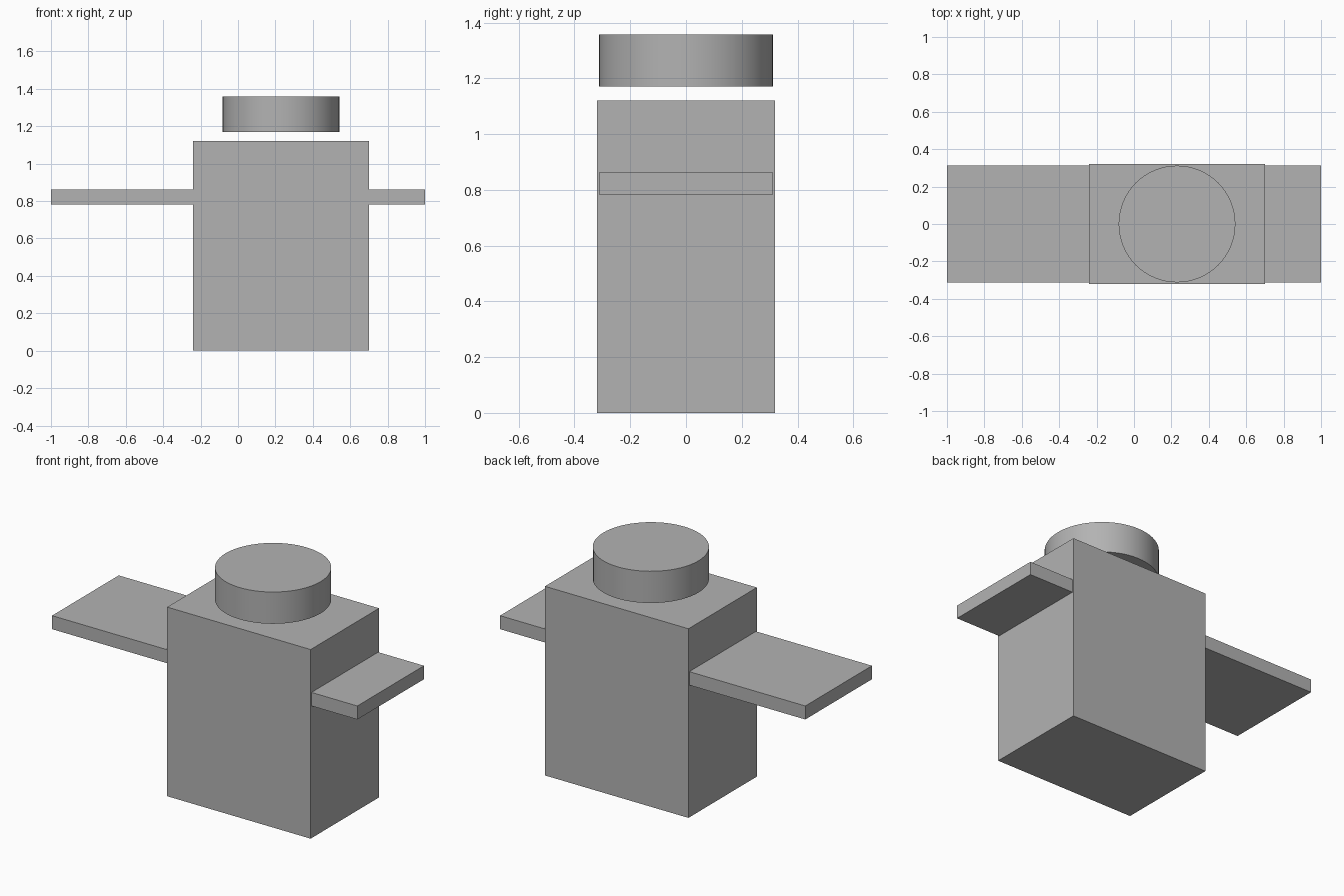
import bpy
import math

cube = bpy.data.objects.get("Cube")
if cube:
    bpy.data.objects.remove(cube, do_unlink=True)

# Single plain grey
GREY = (0.45, 0.45, 0.45, 1.0)
grey = bpy.data.materials.new("plain_grey")
grey.use_nodes = True
grey.diffuse_color = GREY
grey.node_tree.nodes["Principled BSDF"].inputs["Base Color"].default_value = GREY


def finish(name):
    obj = bpy.context.object
    obj.name = name
    obj.data.name = name
    obj.data.materials.append(grey)
    bpy.ops.object.transform_apply(location=False, rotation=False, scale=True)
    return obj


def box(name, low, high):
    centre = [(a + b) / 2 for a, b in zip(low, high)]
    bpy.ops.mesh.primitive_cube_add(size=1, location=centre)
    bpy.context.object.scale = [b - a for a, b in zip(low, high)]
    return finish(name)


# Upright block body, offset to the left side
box("body", (-0.24, -0.32, 0), (0.70, 0.32, 1.12))

# Flat slab passing through the body, forming both arms
box("arms", (-1, -0.312, 0.783), (1, 0.312, 0.863))

# Round head floating just above the body
bpy.ops.mesh.primitive_cylinder_add(
    vertices=64, radius=0.312, depth=0.188, location=(0.23, 0, 1.264))
finish("head")
bpy.ops.object.shade_smooth_by_angle(angle=math.radians(30))
